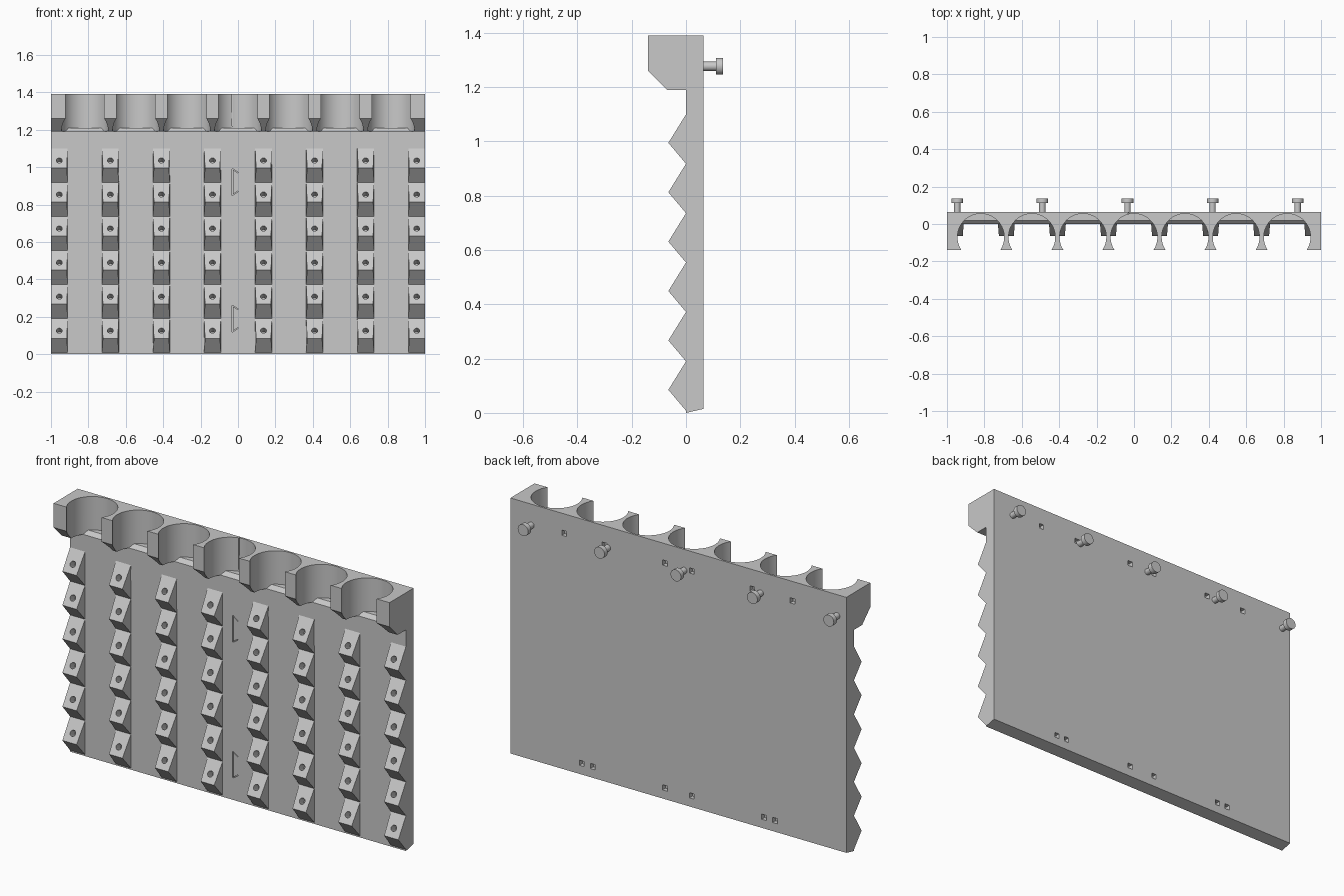
import bpy, bmesh, math
from mathutils import Matrix, Vector

cube = bpy.data.objects.get("Cube")
if cube:
    bpy.data.objects.remove(cube, do_unlink=True)

# One light grey plastic for everything
TONE = (0.58, 0.58, 0.58, 1)
grey = bpy.data.materials.new("light_grey_plastic")
grey.use_nodes = True
grey.diffuse_color = TONE
grey.node_tree.nodes["Principled BSDF"].inputs["Base Color"].default_value = TONE

PITCH = 0.273
TOOTH = 0.182
BACK = 0.065


def finish(name, bm):
    bmesh.ops.recalc_face_normals(bm, faces=bm.faces)
    mesh = bpy.data.meshes.new(name)
    bm.to_mesh(mesh)
    bm.free()
    mesh.materials.append(grey)
    obj = bpy.data.objects.new(name, mesh)
    bpy.context.collection.objects.link(obj)
    return obj


def prism(bm, profile, left, right):
    """Join a (y, z) profile between two x positions given as functions of y."""
    a = [bm.verts.new((left(y), y, z)) for y, z in profile]
    b = [bm.verts.new((right(y), y, z)) for y, z in profile]
    bm.faces.new(a)
    bm.faces.new(b[::-1])
    for i in range(len(a)):
        j = (i + 1) % len(a)
        bm.faces.new((a[i], b[i], b[j], a[j]))


def cylinder(bm, centre, axis, radius, depth, sides):
    turn = Vector(axis).to_track_quat('Z', 'Y').to_matrix().to_4x4()
    bmesh.ops.create_cone(bm, cap_ends=True, segments=sides, radius1=radius,
                          radius2=radius, depth=depth,
                          matrix=Matrix.Translation(centre) @ turn)


def box(bm, centre, size, tilt=0):
    m = (Matrix.Translation(centre) @ Matrix.Rotation(tilt, 4, 'Y')
         @ Matrix.Diagonal((*size, 1)))
    bmesh.ops.create_cube(bm, size=1, matrix=m)


def volume(mesh):
    bm = bmesh.new()
    bm.from_mesh(mesh)
    result = abs(bm.calc_volume())
    bm.free()
    return result


def cut(target, bm):
    """Subtract bm, keeping the first solver result that is a sound solid."""
    cutter = finish("cutter", bm)
    cutter.hide_render = True
    before = volume(target.data)
    mod = target.modifiers.new("cut", 'BOOLEAN')
    mod.operation = 'DIFFERENCE'
    mod.object = cutter
    for solver in ('MANIFOLD', 'EXACT', 'FLOAT'):
        mod.solver = solver
        graph = bpy.context.evaluated_depsgraph_get()
        graph.update()
        mesh = bpy.data.meshes.new_from_object(target.evaluated_get(graph))
        if 0.4 < volume(mesh) / before < 0.999999:
            target.data = mesh
            break
    target.modifiers.remove(mod)
    bpy.data.objects.remove(cutter, do_unlink=True)


def smooth(obj):
    bpy.ops.object.select_all(action='DESELECT')
    obj.select_set(True)
    bpy.context.view_layer.objects.active = obj
    bpy.ops.object.shade_smooth_by_angle(angle=math.radians(30))


# Back plate with the overhanging top shelf
bm = bmesh.new()
prism(bm, [(0, 0), (BACK, 0.015), (BACK, 1.39), (-0.14, 1.39),
           (-0.14, 1.26), (-0.07, 1.19), (0, 1.19)],
      lambda y: -1, lambda y: 1)
rack = finish("back_plate_and_shelf", bm)

# Seven round pockets open to the front
bm = bmesh.new()
for i in range(-3, 4):
    cylinder(bm, (i * PITCH, -0.07, 1.335), (0, 0, 1), 0.125, 0.3, 64)
cut(rack, bm)

# Square sockets in the back
bm = bmesh.new()
for s in (-1, 1):
    for x in (0.08, 0.44, 0.68):
        box(bm, (s * x, BACK, 1.285), (0.028, 0.05, 0.028))
    for x in (0.08, 0.51, 0.575):
        box(bm, (s * x, BACK, 0.075), (0.028, 0.05, 0.028))
cut(rack, bm)

# Fine joint slits: upright ones first, then the slanted ends
bm = bmesh.new()
for z in (0.19, 0.92):
    box(bm, (-0.03, 0, z), (0.004, 0.06, 0.142))
box(bm, (-0.03, 0.03, 1.32), (0.004, 0.06, 0.2))
cut(rack, bm)
bm = bmesh.new()
for z in (0.19, 0.92):
    for s in (-1, 1):
        box(bm, (-0.015, 0, z + s * 0.06), (0.036, 0.06, 0.004), s * 0.59)
cut(rack, bm)
smooth(rack)

# Sloped ledge at the floor of the pockets
bm = bmesh.new()
prism(bm, [(0, 1.19), (0.02, 1.21), (0.06, 1.21), (0.06, 1.18), (0, 1.18)],
      lambda y: -0.98, lambda y: 0.98)
finish("pocket_ledge", bm)

# Columns of saw teeth with a deep round hole in each upper face
profile = [(0.03, 0.01), (0, 0.008)]
for k in range(6):
    base = 0.008 + k * TOOTH
    profile += [(-0.065, base + 0.077), (0, base + TOOTH)]
profile.append((0.03, profile[-1][1]))
normal = Vector((0, -0.105, 0.065)).normalized()

for i in range(8):
    x = (i - 3.5) * PITCH
    bm = bmesh.new()
    prism(bm, profile,
          lambda y: -1 if i == 0 else x - 0.045 - 0.08 * min(y, 0),
          lambda y: 1 if i == 7 else x + 0.045 + 0.08 * min(y, 0))
    column = finish("tooth_column", bm)
    bm = bmesh.new()
    for k in range(6):
        cylinder(bm, (x, -0.04, 0.126 + k * TOOTH), normal, 0.016, 0.1, 16)
    cut(column, bm)
    smooth(column)

# Headed hanging pegs on the back
for i in range(5):
    x = -0.945 + i * 0.455
    bm = bmesh.new()
    cylinder(bm, (x, 0.085, 1.277), (0, 1, 0), 0.017, 0.06, 24)
    cylinder(bm, (x, 0.124, 1.277), (0, 1, 0), 0.031, 0.026, 24)
    smooth(finish("hanging_peg", bm))
